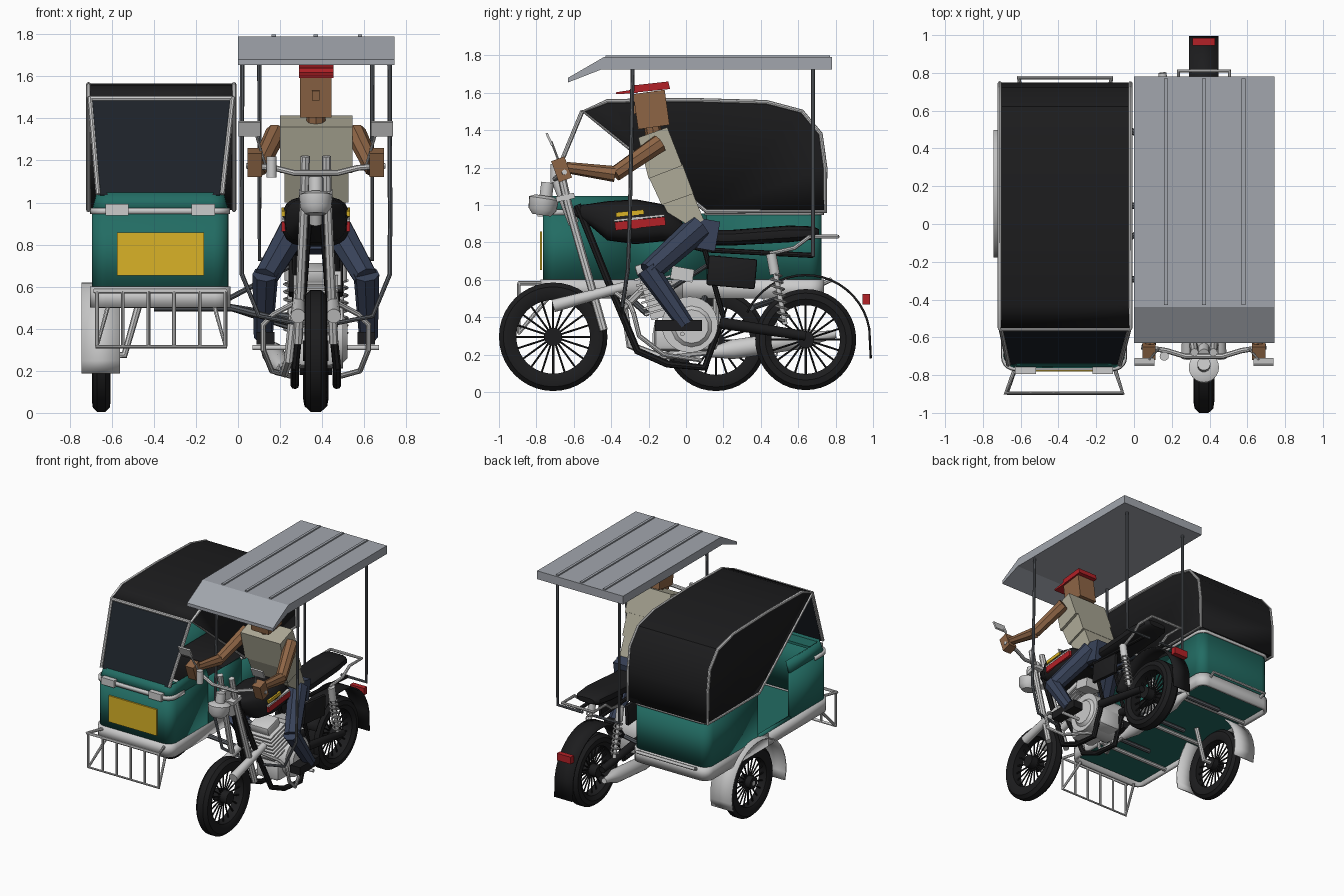
import bpy, bmesh
from math import sin, cos, pi, radians
from mathutils import Vector as V, Matrix

if "Cube" in bpy.data.objects:
    bpy.data.objects.remove(bpy.data.objects["Cube"])

B = 0.37  # motorcycle centre line
smooth = []

def mat(name, *c):
    m = bpy.data.materials.new(name)
    m.diffuse_color = (*c, 1)
    m.use_nodes = True
    m.node_tree.nodes["Principled BSDF"].inputs["Base Color"].default_value = m.diffuse_color
    return m
black, green = mat("black", .012, .012, .013), mat("green", .016, .15, .125)
glass, dark = mat("dark_glass", .012, .016, .022), mat("dark_steel", .11, .12, .135)
skin, denim = mat("skin", .27, .13, .06), mat("denim", .04, .055, .1)
shirt, red = mat("shirt", .42, .4, .31), mat("red", .45, .015, .02)
yellow, roofm = mat("yellow", .7, .45, .02), mat("roof_grey", .36, .38, .42)

def finish(name, bm, m=None, sm=False, thick=0):
    bmesh.ops.remove_doubles(bm, verts=bm.verts, dist=1e-5)
    bmesh.ops.recalc_face_normals(bm, faces=bm.faces)
    me = bpy.data.meshes.new(name)
    bm.to_mesh(me); bm.free()
    return add(name, me, m, sm, thick)

def add(name, me, m, sm, thick=0):
    ob = bpy.data.objects.new(name, me)
    bpy.context.collection.objects.link(ob)
    if m: me.materials.append(m)
    if sm: smooth.append(ob)
    if thick:
        md = ob.modifiers.new("solid", 'SOLIDIFY'); md.thickness = thick; md.offset = 0
    return ob

def box(name, c, size, m=None, rx=0, bevel=0):
    bm = bmesh.new()
    bmesh.ops.create_cube(bm, size=1, matrix=Matrix.Translation(c) @ Matrix.Rotation(radians(rx), 4, 'X') @ Matrix.Diagonal((*size, 1)))
    if bevel: bmesh.ops.bevel(bm, geom=bm.edges[:], offset=bevel, segments=2, affect='EDGES', profile=.5)
    return finish(name, bm, m, bevel > 0)

def prism(name, yz, x0, x1, m=None, taper=0):
    bm = bmesh.new()
    a, b = [[bm.verts.new((x, *p)) for p in yz] for x in (x0, x1)]
    n = len(yz)
    bm.faces.new(a); bm.faces.new(b)
    for i in range(n): bm.faces.new((a[i], a[(i+1) % n], b[(i+1) % n], b[i]))
    return finish(name, bm, m)

def strip(name, A, C, m=None, thick=.01, sm=True, caps=False):
    bm = bmesh.new()
    a, c = [[bm.verts.new(p) for p in L] for L in (A, C)]
    for i in range(len(a)-1): bm.faces.new((a[i], a[i+1], c[i+1], c[i]))
    if caps: bm.faces.new(a); bm.faces.new(c)
    return finish(name, bm, m, sm, thick)

def tube(name, pts, r, m=None, closed=False):
    cu = bpy.data.curves.new(name, 'CURVE')
    cu.dimensions = '3D'; cu.bevel_depth = r; cu.bevel_resolution = 2; cu.use_fill_caps = True
    sp = cu.splines.new('POLY'); sp.points.add(len(pts)-1)
    for p, q in zip(sp.points, pts): p.co = (*q, 1)
    sp.use_cyclic_u = closed
    tmp = bpy.data.objects.new(name, cu)
    me = bpy.data.meshes.new_from_object(tmp)
    bpy.data.objects.remove(tmp)
    return add(name, me, m, True)

def revolve(name, prof, c, axis, m=None, n=24, closed=False):
    bm = bmesh.new()
    q = V((0, 0, 1)).rotation_difference(V(axis).normalized())
    rings = [[bm.verts.new(V(c) + q @ V((r*cos(2*pi*i/n), r*sin(2*pi*i/n), h))) for i in range(n)] for r, h in prof]
    for k in range(len(prof) - (not closed)):
        a, b = rings[k], rings[(k+1) % len(prof)]
        for i in range(n): bm.faces.new((a[i], a[(i+1) % n], b[(i+1) % n], b[i]))
    return finish(name, bm, m, True)

def rod(name, p, q, r1, r2=None, m=None, n=14):
    d = V(q) - V(p)
    return revolve(name, [(0, 0), (r1, 0), (r1 if r2 is None else r2, d.length), (0, d.length)], p, d, m, n)

def loft(name, st, m, e=.65, n=20):
    bm = bmesh.new()
    f = lambda t: (abs(t)**e) * (1 if t > 0 else -1)
    R = [[bm.verts.new((B + w*f(cos(2*pi*i/n)), y, z + h*f(sin(2*pi*i/n)))) for i in range(n)] for y, z, w, h in st]
    for a, b in zip(R, R[1:]):
        for i in range(n): bm.faces.new((a[i], a[(i+1) % n], b[(i+1) % n], b[i]))
    bm.faces.new(R[0]); bm.faces.new(R[-1])
    return finish(name, bm, m, True)

def arc(cy, cz, r, a0, a1, n):
    return [(cy + r*cos(radians(a0+(a1-a0)*i/n)), cz + r*sin(radians(a0+(a1-a0)*i/n))) for i in range(n+1)]

# wheels: tyre, hub, flat spokes
def wheel(name, c, R, w):
    h = w/2
    revolve(name+"_tyre", [(R*.68, -h*.7), (R*.8, -h), (R*.92, -h*.9), (R, -h*.45), (R, h*.45), (R*.92, h*.9), (R*.8, h), (R*.68, h*.7)], c, (1, 0, 0), black, 40, True)
    rod(name+"_hub", V(c)-V((h*1.1, 0, 0)), V(c)+V((h*1.1, 0, 0)), R*.17, m=black)
    for i in range(20):
        d = V((0, cos(i*pi/10), sin(i*pi/10)))
        rod(name+"_spoke", V(c)+d*R*.15, V(c)+d*R*.7, .006, m=black, n=6)
wheel("front_wheel", (B, -.71, .295), .29, .11)
wheel("rear_wheel", (B, .64, .28), .27, .12)
wheel("sidecar_wheel", (-.65, .16, .275), .27, .09)

# paired motorcycle parts
for s in (-1, 1):
    X = lambda d: B + s*d
    tube("fork_tube", [(X(.05), -.68, 1.22), (X(.055), -.63, 1.0), (X(.085), -.44, .33)], .022)
    rod("fork_link", (X(.085), -.71, .46), (X(.08), -.32, .565), .035, .026)
    tube("frame_downtube", [(X(.03), -.58, 1.0), (X(.06), -.42, .6), (X(.1), -.26, .22), (X(.1), -.1, .15), (X(.1), .1, .13), (X(.1), .18, .36)], .02, black)
    tube("frame_seat_rail", [(X(.03), -.5, .92), (X(.09), .1, .76), (X(.1), .68, .73)], .014, black)
    tube("frame_stay", [(X(.1), .1, .76), (X(.1), .2, .4)], .014, black)
    rod("swing_arm", (X(.1), .18, .37), (X(.09), .64, .3), .032, .026, black)
    rod("shock_body", (X(.12), .46, .73), (X(.12), .53, .36), .014)
    rod("shock_cap", (X(.12), .455, .74), (X(.12), .475, .63), .028)
    tube("shock_spring", [(X(.12)+.03*cos(i*pi/4), .478+.05*i/56+.03*sin(i*pi/4), .63-.25*i/56) for i in range(57)], .006)
    tube("crash_bar", [(X(.05), -.4, .55), (X(.2), -.3, .47), (X(.25), -.28, .42), (X(.25), -.25, .3), (X(.21), -.12, .2), (X(.1), .08, .17)], .013)
    box("side_cover", (X(.115), .245, .64), (.03, .26, .16), black, -5, .01)
    for nm, y, z, L, h, m in (("yellow_stripe", -.3, .955, .15, .025, yellow), ("pale_stripe", -.25, .93, .27, .012, None), ("red_stripe", -.245, .9, .27, .045, red)):
        box(nm, (X(.152), y, z), (.022, L, h), m, 6)
    tube("rear_rack", [(X(.11), .45, .74), (X(.13), .58, .77), (X(.135), .66, .83), (X(.135), .81, .83), (B, .81, .83)], .011)
    rod("foot_peg", (X(.1), -.02, .31), (X(.3), -.02, .31), .012)
    # roof posts
    tube("front_roof_post", [(X(.35), -.285, 1.74), (X(.353), -.3, .95), (X(.352), -.31, .66), (X(.27), -.34, .46), (X(.06), -.34, .42)], .011, dark)
    tube("rear_roof_post", [(X(.268), .68, 1.74), (X(.268), .68, .73), (X(.05), .68, .73)], .011, dark)
    # mirrors
    box("mirror", (X(.315), -.73, 1.35), (.105, .012, .075), None, 25)
    tube("mirror_stem", [(X(.24), -.66, 1.18), (X(.29), -.72, 1.34)], .006)
    # rider limbs
    rod("upper_arm", (X(.19), -.14, 1.33), (X(.27), -.38, 1.165), .05, .042, skin, 8)
    rod("forearm", (X(.27), -.38, 1.165), (X(.285), -.64, 1.2), .043, .03, skin, 8)
    box("hand", (X(.29), -.665, 1.19), (.07, .075, .12), skin, 20)
    rod("thigh", (X(.1), .07, .88), (X(.24), -.2, .64), .075, .06, denim, 8)
    rod("shin", (X(.24), -.21, .66), (X(.25), .0, .36), .062, .045, denim, 8)
    box("shoe", (X(.24), -.04, .355), (.085, .25, .06), black)

# steering head
ax = V((0, -.22, .97)).normalized()
revolve("headlamp", [(0, -.05), (.05, -.05), (.075, -.02), (.08, .04), (.05, .055), (0, .055)], (B, -.765, .995), (0, .15, 1))
rod("steering_stem", (B, -.6, .9), (B, -.69, 1.13), .03)
rod("stem_cap", (B, -.75, 1.04), (B, -.74, 1.12), .035)
box("fork_clamp", (B, -.645, 1.04), (.16, .1, .03), None, 12)
tube("handlebar", [(B+x, y, z) for x, y, z in ((-.33, -.65, 1.175), (-.2, -.67, 1.165), (-.1, -.7, 1.14), (.1, -.7, 1.14), (.2, -.67, 1.165), (.33, -.65, 1.175))], .014)
rod("brake_reservoir", (.16, -.7, 1.12), (.16, -.7, 1.22), .024)

# tank, seat
loft("fuel_tank", [(-.6, .97, .03, .025), (-.52, .95, .08, .055), (-.42, .915, .145, .105), (-.27, .91, .16, .12), (-.13, .905, .145, .1), (-.04, .87, .11, .065), (0, .85, .07, .03)], black)
loft("seat", [(-.06, .83, .08, .03), (.05, .825, .1, .04), (.25, .825, .115, .042), (.55, .845, .115, .045), (.68, .85, .1, .035), (.71, .85, .07, .02)], black)

# engine
rod("crankcase", (B-.13, .02, .36), (B+.13, .02, .36), .15, n=28)
box("gearbox", (B, .0, .3), (.2, .34, .16), None, 0, .03)
rod("engine_cover", (B+.13, .03, .35), (B+.15, .03, .35), .11, .09)
d = V((0, -.28, .96))
for i in range(7):
    box("cooling_fin", V((B, -.13, .44)) + d*.032*i, (.21, .19, .012), None, 16)
box("cylinder_block", V((B, -.13, .43)) + d*.1, (.15, .13, .26), None, 16)
box("cylinder_head", V((B, -.13, .44)) + d*.235, (.16, .15, .06), None, 16, .012)
box("carburettor", (B+.05, -.02, .63), (.14, .12, .07), None, -10)
tube("exhaust_pipe", [(B-.06, -.22, .56), (B-.11, -.33, .45), (B-.13, -.3, .25), (B-.15, -.15, .19), (B-.16, .15, .22)], .022)
revolve("muffler", [(0, 0), (.025, 0), (.052, .12), (.052, .52), (.03, .6), (.02, .68), (0, .68)], (B-.16, .13, .21), (-.06, .68, .1))

# rear mudguard, tail lamp
f = arc(.64, .28, .345, 155, 10, 18) + [(.988, .18)]
strip("rear_mudguard", [(B-.078, *p) for p in f], [(B+.078, *p) for p in f], black, .012)
box("tail_lamp", (B, .965, .495), (.12, .04, .055), red)

# roof canopy over the rider
prism("rider_roof", [(-.63, 1.655), (-.63, 1.68), (-.44, 1.79), (.78, 1.79), (.78, 1.725), (-.45, 1.725)], 0, .745, roofm)
for x in (.17, .37, .58):
    box("roof_rib", (x, .17, 1.793), (.02, 1.2, .014), roofm)

# rider body
prism("chest", [(-.255, 1.36), (-.1, 1.415), (-.02, 1.21), (-.2, 1.14)], .2, .545, shirt)
prism("waist", [(-.2, 1.15), (-.02, 1.22), (.04, 1.06), (-.13, 1.0)], .22, .525, shirt)
prism("shirt_hem", [(-.16, 1.08), (.03, 1.08), (.095, .92), (.03, .88), (-.1, .96)], .235, .51, shirt)
box("hips", (B, .09, .845), (.27, .16, .16), denim, -10)
rod("neck", (B, -.17, 1.36), (B, -.185, 1.45), .045, m=skin, n=8)
box("head", (B, -.185, 1.51), (.15, .17, .19), skin, 8)
box("nose", (B, -.275, 1.51), (.035, .025, .045), skin, 8)
prism("cap_crown", [(-.28, 1.6), (-.275, 1.64), (-.095, 1.66), (-.085, 1.62)], .29, .455, red)
prism("cap_brim", [(-.375, 1.592), (-.375, 1.602), (-.26, 1.62), (-.26, 1.598)], .29, .455, red)

# sidecar body walls in plan
L, R, r = -.685, -.055, .06
def u_wall(name, y0, y1, z0, z1, m, t=.02, g=0, g2=0):
    k = 1 if y1 > y0 else -1
    def plan(g):
        a = arc(L-g+r, y1+k*g-k*r, r, 180, 180-90*k, 5)
        b = arc(R+g-r, y1+k*g-k*r, r, 90*k, 0, 5)
        return [(L-g, y0)] + a + b + [(R+g, y0)]
    strip(name, [(*p, z0) for p in plan(g)], [(*p, z1) for p in plan(g2)], m, t)
u_wall("front_cowl", -.3, -.755, .57, .96, green)
u_wall("front_cowl_top", -.3, -.755, .96, 1.045, green, .02, 0, -.022)
u_wall("rear_tub", .1, .715, .57, .955, green)
strip("bike_side_wall", [(R, -.31, .57), (R, .11, .57)], [(R, -.31, .955), (R, .11, .955)], green, .02)
strip("door_sill", [(L, -.31, .57), (L, .11, .57)], [(L, -.31, .62), (L, .11, .62)], green, .02)
u_wall("front_sill", -.02, -.76, .5, .6, None, .025, .006, .006)
u_wall("rear_sill", -.02, .72, .5, .6, None, .025, .006, .006)
u_wall("front_belt", -.6, -.76, .945, .975, None, .02, .006, .006)
u_wall("rear_belt", .1, .72, .945, .965, None, .015, .01, .01)
box("floor", (-.37, -.02, .545), (.61, 1.44, .03), green)
box("passenger_seat", (-.37, .36, .7), (.6, .45, .24), black, 0, .02)
box("seat_back", (-.37, .62, .9), (.6, .1, .4), black, -8, .02)
box("dashboard", (-.37, -.67, 1.02), (.56, .1, .02), green)
box("number_board", (-.368, -.775, .755), (.415, .012, .205), yellow)
for x in (-.575, -.165):
    box("front_lamp", (x, -.775, .965), (.11, .04, .055))

# sidecar hood, its tubes and windscreen
hood = [(.11, .965), (-.55, 1.5), (-.42, 1.555), (0, 1.562), (.43, 1.55), (.62, 1.5), (.72, 1.38), (.745, 1.2), (.745, .965)]
HL, HR = -.705, -.025
strip("hood", [(HL, *p) for p in hood[1:]] + [(HL, *hood[0])], [(HR, *p) for p in hood[1:]] + [(HR, *hood[0])], black, .012, True, True).data
hd = bpy.data.objects["hood"].data
bm = bmesh.new(); bm.from_mesh(hd)  # leave the front slope open
bmesh.ops.delete(bm, geom=[q for q in bm.faces if len(q.verts) == 4 and {round(v.co.y, 2) for v in q.verts} == {.11, .74} or len(q.verts) == 4 and min(v.co.y for v in q.verts) < .12 and max(v.co.z for v in q.verts) < .97], context='FACES_ONLY')
bm.to_mesh(hd); bm.free()
for x, e, k in ((HL, L, -1), (HR, R, 1)):
    tube("hood_side_tube", [(x + k*.006, *p) for p in hood], .011, None, True)
    tube("screen_side_tube", [(x, -.555, 1.5), (e - k*.02, -.745, 1.04)], .012)
tube("screen_top_tube", [(HL, -.555, 1.495), (HR, -.555, 1.495)], .013)
strip("windscreen", [(-.655, -.74, 1.035), (-.085, -.74, 1.035)], [(-.695, -.555, 1.495), (-.035, -.555, 1.495)], glass, .008, False)

# front guard cage and rear bumper
tube("guard_top", [(-.62, -.74, .58), (-.68, -.895, .58), (-.06, -.895, .58), (-.11, -.74, .58)], .012)
tube("guard_bottom", [(-.62, -.74, .5), (-.67, -.895, .315), (-.06, -.895, .315), (-.11, -.74, .5)], .011)
for i in range(6):
    x = -.67 + .122*i
    tube("guard_bar", [(x, -.895, .315), (x, -.895, .58)], .009)
tube("rear_bumper", [(-.6, .71, .57), (-.61, .775, .6), (-.12, .775, .6), (-.13, .71, .57)], .013)

# sidecar mudguard, axle, couplings to the motorcycle
f = arc(.16, .28, .335, 196, -16, 20)
strip("sidecar_mudguard", [(-.745, *p) for p in f], [(-.56, *p) for p in f], None, .01)
tube("sidecar_axle", [(-.7, .16, .275), (-.54, .16, .275), (-.47, .16, .52)], .018)
for y, z in ((-.3, .42), (.1, .4), (.5, .45)):
    tube("coupling_tube", [(-.4, y, .5), (-.03, y, .5), (B-.09, y*.7, z)], .017, dark)
tube("coupling_brace", [(-.05, -.1, .54), (B-.08, .18, .72)], .013, dark)
for y in (-.45, .0, .45):
    tube("chassis_cross_tube", [(-.68, y, .515), (-.06, y, .515)], .016)

# shading
bpy.ops.object.select_all(action='DESELECT')
for o in smooth: o.select_set(True)
bpy.context.view_layer.objects.active = smooth[0]
bpy.ops.object.shade_smooth_by_angle(angle=radians(35))
